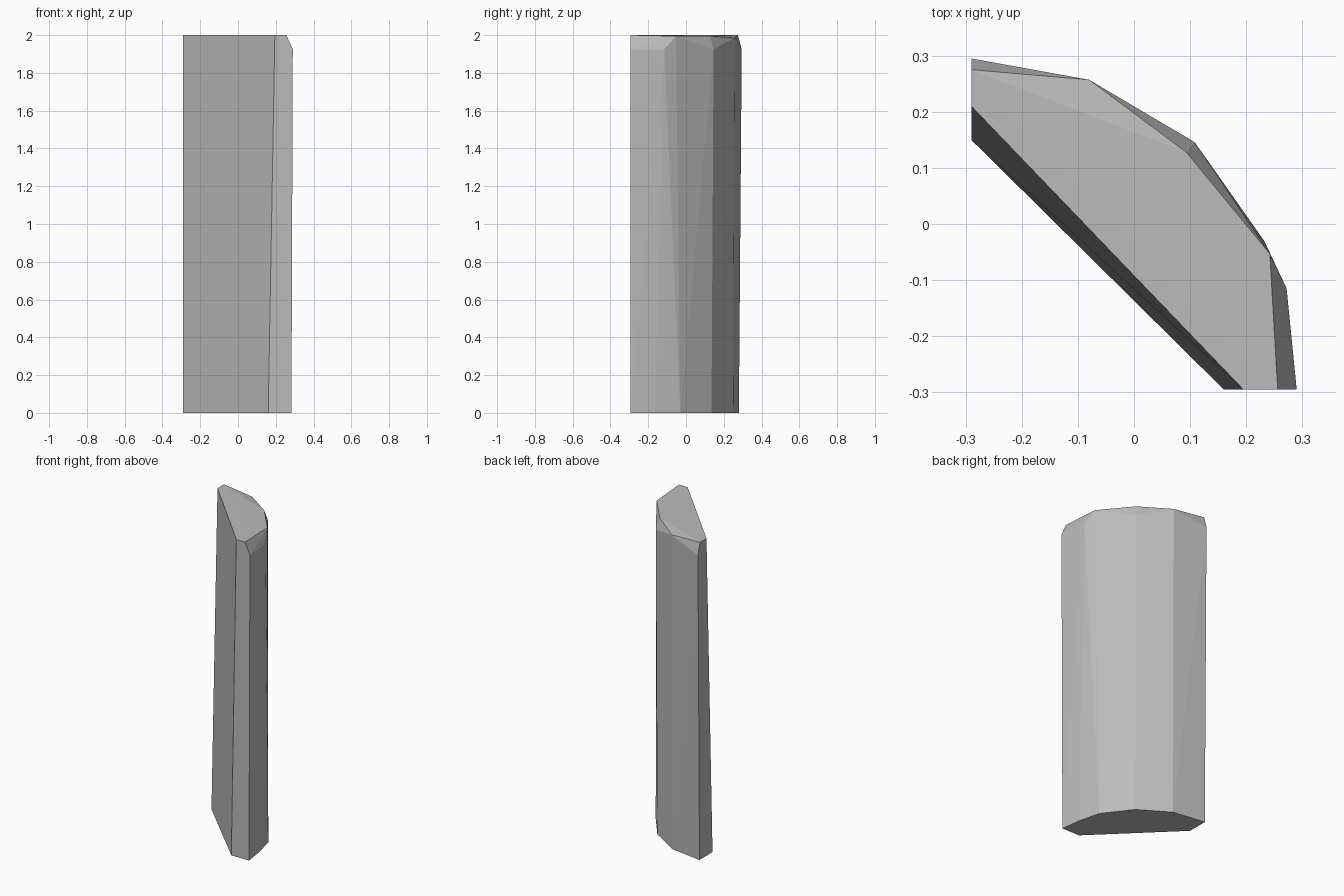
import bpy
import bmesh
import math

# Remove the default cube
cube = bpy.data.objects.get("Cube")
if cube:
    bpy.data.objects.remove(cube, do_unlink=True)

# Single stone grey
stone = bpy.data.materials.new("stone_grey")
stone.use_nodes = True
grey = (0.5, 0.5, 0.5, 1)
stone.diffuse_color = grey
stone.node_tree.nodes["Principled BSDF"].inputs["Base Color"].default_value = grey

# Foot outline: straight inner side, faceted outer bow
foot = [(-0.29, 0.15, 0), (0.16, -0.295, 0), (0.283, -0.295, 0), (0.265, -0.165, 0),
        (0.232, -0.03, 0), (0.105, 0.135, 0), (-0.08, 0.25, 0), (-0.29, 0.28, 0)]
# Shoulder points where the worn top edge begins
shoulder = [(0.29, -0.295, 1.925), (0.272, -0.115, 1.925),
            (0.108, 0.146, 1.925), (-0.29, 0.295, 1.925)]
# Top outline
top = [(-0.29, 0.21, 2), (0.195, -0.295, 2), (0.256, -0.295, 2),
       (0.242, -0.053, 1.995), (0.093, 0.128, 1.995), (-0.08, 0.257, 1.985), (-0.29, 0.275, 2)]

# Skin the three outlines into one faceted slab
bm = bmesh.new()
for p in foot + shoulder + top:
    bm.verts.new(p)
bmesh.ops.convex_hull(bm, input=bm.verts)
bmesh.ops.dissolve_limit(bm, angle_limit=math.radians(0.5), verts=bm.verts, edges=bm.edges)
bmesh.ops.recalc_face_normals(bm, faces=bm.faces)

mesh = bpy.data.meshes.new("stone_slab")
bm.to_mesh(mesh)
bm.free()
mesh.materials.append(stone)
slab = bpy.data.objects.new("stone_slab", mesh)
bpy.context.collection.objects.link(slab)
